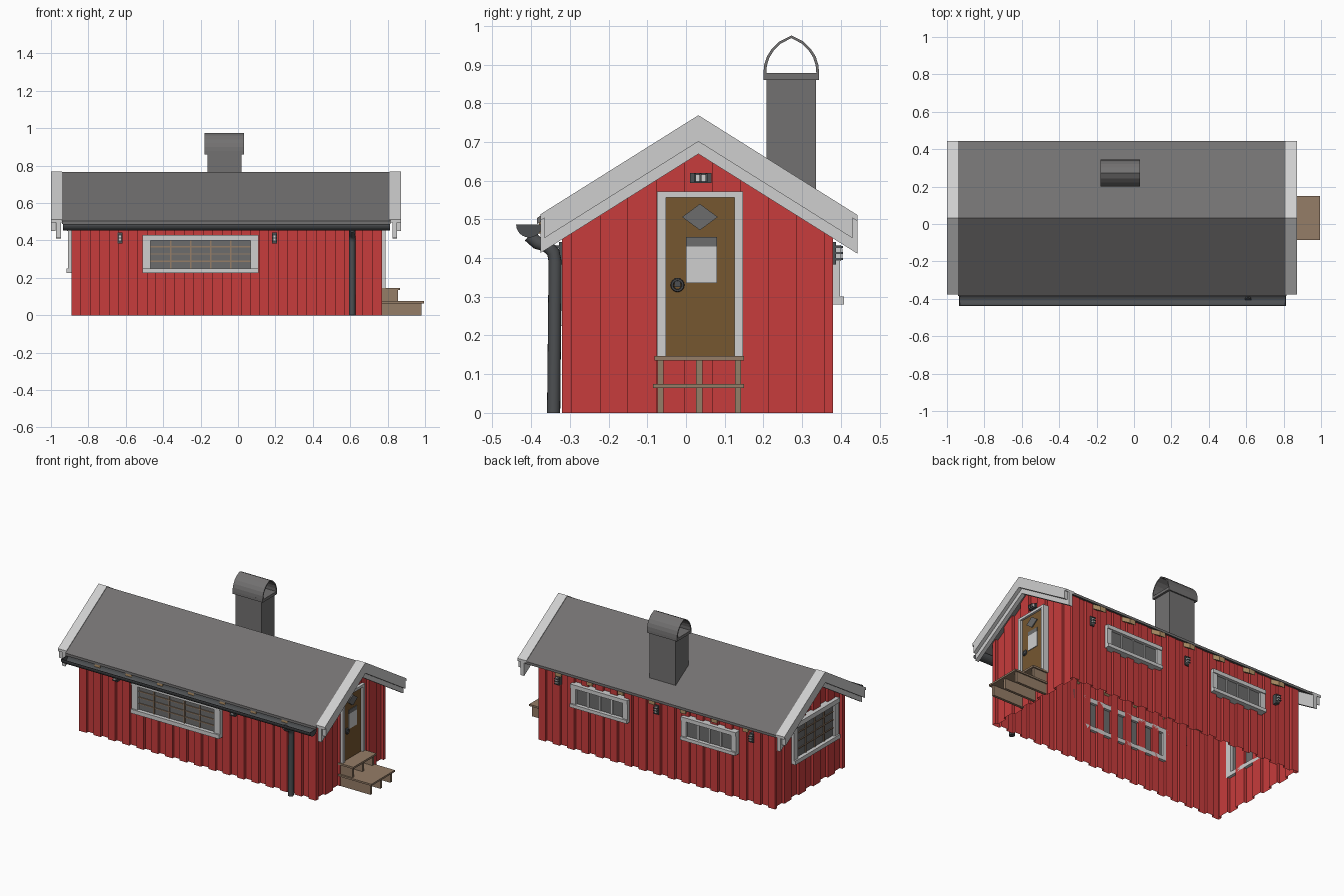
import bpy, bmesh, math
from mathutils import Vector

if "Cube" in bpy.data.objects:
    bpy.data.objects.remove(bpy.data.objects["Cube"])


def material(name, r, g, b):
    m = bpy.data.materials.new(name)
    m.diffuse_color = (r, g, b, 1)
    m.use_nodes = True
    m.node_tree.nodes["Principled BSDF"].inputs["Base Color"].default_value = m.diffuse_color
    return m


RED = material("red_paint", 0.57, 0.045, 0.045)
WHITE = material("white_trim", 0.62, 0.62, 0.62)
ROOF = material("roof_grey", 0.17, 0.165, 0.165)
METAL = material("gutter_metal", 0.075, 0.08, 0.085)
WOOD = material("step_wood", 0.30, 0.205, 0.135)
RAFTER = material("rafter_wood", 0.45, 0.29, 0.14)
DOOR = material("door_brown", 0.18, 0.095, 0.03)
GLASS = material("window_glass", 0.15, 0.15, 0.15)

# House body limits, ridge line and roof slope
X0, X1, Y0, Y1 = -0.89, 0.77, -0.32, 0.38
RIDGE_Y, RIDGE_Z, SLOPE = 0.032, 0.765, 0.627


def roof_z(y):
    return RIDGE_Z - SLOPE * abs(y - RIDGE_Y)


def make(name, verts, faces, mat, fix=True):
    me = bpy.data.meshes.new(name)
    bm = bmesh.new()
    vs = [bm.verts.new(v) for v in verts]
    for f in faces:
        bm.faces.new([vs[i] for i in f])
    if fix:
        bmesh.ops.recalc_face_normals(bm, faces=bm.faces)
    bm.to_mesh(me)
    bm.free()
    me.materials.append(mat)
    ob = bpy.data.objects.new(name, me)
    bpy.context.collection.objects.link(ob)
    return ob


def prism(name, pts, lo, hi, mat, axis="x"):
    """Extrude a 2D outline along x (outline in y,z) or along y (outline in x,z)."""
    n = len(pts)
    at = (lambda a, p: (a, p[0], p[1])) if axis == "x" else (lambda a, p: (p[0], a, p[1]))
    verts = [at(a, p) for a in (lo, hi) for p in pts]
    faces = [list(range(n)), list(range(2 * n - 1, n - 1, -1))]
    faces += [[i, (i + 1) % n, n + (i + 1) % n, n + i] for i in range(n)]
    return make(name, verts, faces, mat)


def box(name, x, y, z, mat):
    x, y = sorted(x), sorted(y)
    return prism(name, [(y[0], z[0]), (y[1], z[0]), (y[1], z[1]), (y[0], z[1])], x[0], x[1], mat)


def on_wall(name, side, u, z, d, mat):
    """Box fixed to a wall: u along the wall, d outward from it."""
    if side in ("front", "back"):
        y = [Y0 - k for k in d] if side == "front" else [Y1 + k for k in d]
        return box(name, u, y, z, mat)
    x = [X0 - k for k in d] if side == "left" else [X1 + k for k in d]
    return box(name, x, u, z, mat)


# Board-on-board walls: stepped sheet, every second board set back
def wall(name, side, edges):
    path = []
    for i in range(len(edges) - 1):
        d = 0.0 if i % 2 == 0 else -0.018
        us = [edges[i], edges[i + 1]]
        if side in ("left", "right") and us[0] < RIDGE_Y < us[1]:
            us.insert(1, RIDGE_Y)
        path += [(u, d) for u in us]
    pts = []
    for u, d in path:
        pts.append({"front": (u, Y0 - d), "back": (u, Y1 + d),
                    "left": (X0 - d, u), "right": (X1 + d, u)}[side])
    n = len(pts)
    verts = [(x, y, 0) for x, y in pts] + [(x, y, roof_z(y) - 0.012) for x, y in pts]
    quads = [[i, i + 1, n + i + 1, n + i] for i in range(n - 1)]
    if side in ("back", "left"):
        quads = [q[::-1] for q in quads]
    make(name, verts, quads, RED, fix=False)


long_edges = [X0 + (X1 - X0) * i / 33 for i in range(34)]
gable_edges = [Y0] + [RIDGE_Y + 0.0725 * (i - 4.5) for i in range(10)] + [Y1]
for s in ("front", "back"):
    wall(s + "_wall", s, long_edges)
for s in ("left", "right"):
    wall(s + "_gable_wall", s, gable_edges)


# Chevron outline following the roof: top offset, bottom offset, eave positions
def chevron(top, bottom, ya, yb):
    ys = (ya, RIDGE_Y, yb)
    return [(y, roof_z(y) + top) for y in ys] + [(y, roof_z(y) + bottom) for y in reversed(ys)]


# Roof slab, white verge caps and two-layer barge boards
prism("roof", chevron(0, -0.016, -0.385, 0.443), -0.94, 0.815, ROOF)
for s, inner, mid, outer in (("left", -0.94, -0.972, -1.0), ("right", 0.81, 0.85, 0.872)):
    step = 0.025 if s == "right" else -0.025
    prism(s + "_verge_cap", chevron(0.004, -0.012, -0.376, 0.443), *sorted((inner, outer)), WHITE)
    prism(s + "_upper_barge_board", chevron(0.003, -0.064, -0.366, 0.430), *sorted((outer - step, outer)), WHITE)
    prism(s + "_lower_barge_board", chevron(-0.01, -0.096, -0.376, 0.443), *sorted((mid - step, mid)), WHITE)

# Rafter tails under both eaves
for i in range(8):
    x = -0.72 + 0.2187 * i
    if x > 0.8:
        continue
    for s, ya, yb in (("front", -0.38, -0.29), ("back", 0.35, 0.436)):
        prism(f"{s}_rafter_{i}", [(ya, roof_z(ya) - 0.014), (yb, roof_z(yb) - 0.014),
                                  (yb, roof_z(yb) - 0.045), (ya, roof_z(ya) - 0.045)],
              x - 0.02, x + 0.02, RAFTER)

# Half-round gutter: open trough with end caps
GY, GZ = -0.405, 0.487
arc = [(math.cos(a), math.sin(a)) for a in [math.pi * (1 + i / 12) for i in range(13)]]
trough = [(GY + 0.034 * c, GZ + 0.034 * s) for c, s in arc]
trough_in = [(GY + 0.030 * c, GZ + 0.030 * s) for c, s in reversed(arc)]
prism("gutter", trough + trough_in, -0.935, 0.812, METAL)
for n, x in (("left", -0.935), ("right", 0.808)):
    prism(n + "_gutter_cap", trough, x, x + 0.004, METAL)


# Round pipe swept along a path lying in the y,z plane
def pipe(name, x, path, r, mat, sides=16):
    verts, faces = [], []
    for i, p in enumerate(path):
        a, b = Vector(path[max(i - 1, 0)]), Vector(path[min(i + 1, len(path) - 1)])
        t = (b - a).normalized()
        for k in range(sides):
            c, s = math.cos(2 * math.pi * k / sides) * r, math.sin(2 * math.pi * k / sides) * r
            verts.append((x + c, p[0] - t.y * s, p[1] + t.x * s))
    for i in range(len(path) - 1):
        for k in range(sides):
            m = (k + 1) % sides
            faces.append([i * sides + k, i * sides + m, (i + 1) * sides + m, (i + 1) * sides + k])
    faces += [list(range(sides)), list(range(len(verts) - sides, len(verts)))]
    ob = make(name, verts, faces, mat)
    for f in ob.data.polygons:
        f.use_smooth = len(f.vertices) == 4


pipe("downspout", 0.61, [(-0.342, 0), (-0.338, 0.39), (-0.343, 0.415), (-0.36, 0.432),
                         (-0.385, 0.44), (-0.405, 0.458)], 0.017, METAL)


# Windows: glass plate, frame, sill, head board and glazing bars
def window(name, side, u, z, cols, rows, fw, bar_mat):
    (a, b), (c, d) = u, z
    on_wall(name + "_glass", side, (a + fw, b - fw), (c + fw * 0.6, d - fw * 0.6), (-0.002, 0.004), GLASS)
    on_wall(name + "_frame_start", side, (a, a + fw), (c, d), (-0.018, 0.018), WHITE)
    on_wall(name + "_frame_end", side, (b - fw, b), (c, d), (-0.018, 0.018), WHITE)
    on_wall(name + "_head", side, (a, b), (d - fw * 0.7, d), (-0.018, 0.024), WHITE)
    on_wall(name + "_sill", side, (a, b), (c, c + fw * 0.6), (-0.018, 0.028), WHITE)
    for i in range(1, cols):
        m = a + fw + (b - a - 2 * fw) * i / cols
        on_wall(f"{name}_upright_bar_{i}", side, (m - 0.004, m + 0.004), (c + 0.01, d - 0.01), (0, 0.010), bar_mat)
    for i in range(1, rows):
        m = c + fw * 0.6 + (d - c - 1.2 * fw) * i / rows
        on_wall(f"{name}_cross_bar_{i}", side, (a + 0.01, b - 0.01), (m - 0.003, m + 0.003), (0, 0.009), bar_mat)


window("front_window", "front", (-0.51, 0.11), (0.225, 0.43), 5, 4, 0.042, WOOD)
window("back_window_a", "back", (0.13, 0.53), (0.28, 0.425), 4, 1, 0.035, WHITE)
window("back_window_b", "back", (-0.63, -0.245), (0.28, 0.425), 4, 1, 0.035, WHITE)
window("left_window", "left", (-0.235, 0.215), (0.225, 0.48), 4, 4, 0.042, WOOD)


# Caged wall lamps
def lamp(name, side, u, z, w, h):
    on_wall(name + "_base", side, (u - w / 2, u + w / 2), (z - h / 2, z + h / 2), (-0.018, 0.008), METAL)
    on_wall(name + "_bulb", side, (u - w * 0.32, u + w * 0.32), (z - h * 0.36, z + h * 0.36), (0.006, 0.021), WHITE)
    for k in (-1, 0, 1):
        du, dz = (k * w * 0.27, 0) if w > h else (0, k * h * 0.27)
        bw, bh = (0.0025, h * 0.42) if w > h else (w * 0.42, 0.0025)
        on_wall(f"{name}_cage_{k + 2}", side, (u + du - bw, u + du + bw),
                (z + dz - bh, z + dz + bh), (0.006, 0.026), METAL)


for i, (s, u) in enumerate((("front", -0.63), ("front", 0.195), ("back", 0.63), ("back", -0.065), ("back", -0.73))):
    lamp(f"wall_lamp_{i}", s, u, 0.413, 0.026, 0.058)
lamp("gable_lamp", "right", 0.038, 0.607, 0.056, 0.026)

# Door with frame, diamond window, light pane and handle
on_wall("door", "right", (-0.052, 0.125), (0.14, 0.556), (-0.018, 0.006), DOOR)
on_wall("door_frame_left", "right", (-0.075, -0.052), (0.14, 0.572), (-0.018, 0.018), WHITE)
on_wall("door_frame_right", "right", (0.125, 0.147), (0.14, 0.572), (-0.018, 0.018), WHITE)
on_wall("door_frame_top", "right", (-0.075, 0.147), (0.556, 0.572), (-0.018, 0.019), WHITE)
prism("diamond_window", [(0.036 - 0.046, 0.506), (0.036, 0.472), (0.036 + 0.046, 0.506), (0.036, 0.54)],
      X1 + 0.004, X1 + 0.012, GLASS)
on_wall("door_pane", "right", (0.0, 0.08), (0.335, 0.43), (0.004, 0.010), WHITE)
on_wall("door_pane_top", "right", (0.0, 0.08), (0.43, 0.455), (0.004, 0.010), GLASS)
bpy.ops.mesh.primitive_torus_add(location=(X1 + 0.014, -0.022, 0.33), rotation=(0, math.pi / 2, 0),
                                 major_radius=0.014, minor_radius=0.004, major_segments=16, minor_segments=6)
bpy.context.object.name = "door_handle_ring"
bpy.context.object.data.materials.append(METAL)
on_wall("door_handle_plate", "right", (-0.03, -0.014), (0.325, 0.348), (0.004, 0.016), METAL)

# Steps: two treads on three stringers
box("upper_tread", (X1 - 0.01, 0.866), (-0.082, 0.15), (0.135, 0.147), WOOD)
box("lower_tread", (X1 - 0.01, 0.995), (-0.085, 0.15), (0.064, 0.075), WOOD)
for i, y in enumerate((-0.066, 0.034, 0.134)):
    box(f"lower_stringer_{i}", (X1 - 0.01, 0.98), (y - 0.008, y + 0.008), (0, 0.064), WOOD)
    box(f"upper_stringer_{i}", (X1 - 0.01, 0.855), (y - 0.008, y + 0.008), (0.075, 0.135), WOOD)

# Chimney stack with rim and pointed-arch hood
CY = 0.272
box("chimney_stack", (-0.163, 0.02), (CY - 0.064, CY + 0.064), (0.54, 0.862), ROOF)
box("chimney_rim", (-0.178, 0.033), (CY - 0.072, CY + 0.072), (0.86, 0.878), ROOF)
half = [(0.072, 0), (0.070, 0.022), (0.063, 0.044), (0.050, 0.064), (0.030, 0.083)]
arch = half + [(0, 0.098)] + [(-a, b) for a, b in reversed(half)]
hood = [(CY + a, 0.877 + b) for a, b in arch]
hood += [(CY + a * 0.9, 0.877 + b * 0.93) for a, b in reversed(arch)]
prism("chimney_hood", hood, -0.178, 0.033, ROOF)
